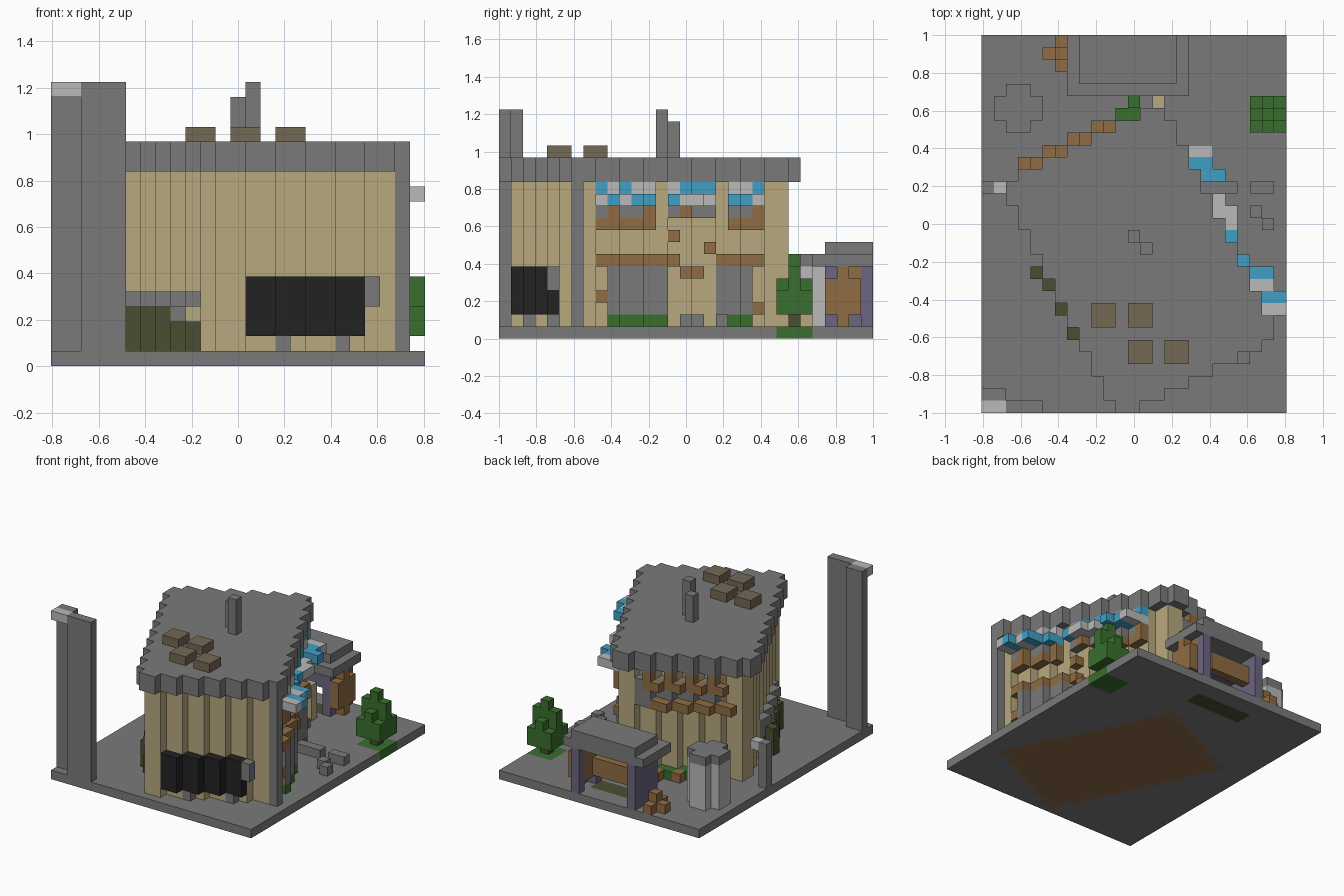
import bpy
import bmesh

old = bpy.data.objects.get("Cube")
if old:
    bpy.data.objects.remove(old, do_unlink=True)

V = 2 / 31                 # block size
COLS, ROWS = 25, 31        # plot size in blocks; rows count from the back
COLOURS = {"stone_grey": "7a7a7a", "pale_grey": "bababa", "sandy_beige": "b8a980",
           "near_black": "222222", "wood_brown": "8f6c44", "taupe": "746854",
           "leaf_green": "386f2d", "dark_olive": "4b4e32", "sky_blue": "419fc5",
           "dusty_purple": "6b6680"}


def linear(hex_pair):
    s = int(hex_pair, 16) / 255
    return s / 12.92 if s < 0.04045 else ((s + 0.055) / 1.055) ** 2.4


MATS = {}
for label, code in COLOURS.items():
    m = bpy.data.materials.new(label)
    m.use_nodes = True
    rgba = tuple(linear(code[i:i + 2]) for i in range(0, len(code), 2)) + (1,)
    m.diffuse_color = rgba
    node = next(n for n in m.node_tree.nodes if n.type == "BSDF_PRINCIPLED")
    node.inputs["Base Color"].default_value = rgba
    MATS[label] = m
GREY, PALE, BEIGE, BLACK, BROWN, TAUPE, GREEN, OLIVE, BLUE, PURPLE = COLOURS

taken = set()


def block(cols, rows, levels, colour):
    """Cells of a block; each range is (first, end)."""
    return {(c, r, z): colour for c in range(*cols) for r in range(*rows) for z in range(*levels)}


def column(c, r, low, high, colour):
    return block((c, c + 1), (r, r + 1), (low, high), colour)


def build(name, *groups):
    """Skin a set of coloured cells, leaving out the faces between them."""
    cells = {}
    for g in groups:
        cells.update({k: v for k, v in g.items() if k not in taken})
    taken.update(cells)
    used = sorted(set(cells.values()))
    bm = bmesh.new()
    points = {}

    def point(p):
        if p not in points:
            points[p] = bm.verts.new(((p[0] - COLS / 2) * V, 1 - p[1] * V, p[2] * V))
        return points[p]

    for cell, colour in cells.items():
        for axis in range(3):
            for side in (0, 1):
                near = list(cell)
                near[axis] += 2 * side - 1
                if tuple(near) in cells:
                    continue
                a, b = (axis + 1) % 3, (axis + 2) % 3
                ring = []
                for da, db in ((0, 0), (1, 0), (1, 1), (0, 1)):
                    p = list(cell)
                    p[axis] += side
                    p[a] += da
                    p[b] += db
                    ring.append(point(tuple(p)))
                if side:           # rows run against y, so the winding is mirrored
                    ring.reverse()
                bm.faces.new(ring).material_index = used.index(colour)
    mesh = bpy.data.meshes.new(name)
    bm.to_mesh(mesh)
    bm.free()
    for label in used:
        mesh.materials.append(MATS[label])
    obj = bpy.data.objects.new(name, mesh)
    bpy.context.collection.objects.link(obj)


# Turned footprint of the house: stepped edges for every row
def left(r):
    return max(13 - 2 * (r - 6), 2 + (r - 12) // 2)


def right(r):
    return min(13 + 2 * (30 - r), 15 + (r - 5) // 2)


plan = {(c, r) for r in range(6, ROWS) for c in range(left(r), right(r))}
inner = {(c, r) for c, r in plan
         if {(c + 1, r), (c - 1, r), (c, r + 1), (c, r - 1)} <= plan}

# Ground with wooden house floor, stall floor and lawn
floor = {(c, r, 0): BROWN for c, r in inner}
build("ground", block((0, COLS), (0, ROWS), (0, 1), GREY), floor,
      block((8, 15), (2, 4), (0, 1), OLIVE), block((22, 25), (5, 8), (0, 1), GREEN))

# House shell
build("house_walls", {(c, r, z): BEIGE for c, r in inner for z in range(1, 13)})
build("flat_roof", {(c, r, z): GREY for c, r in plan for z in (13, 14)})
build("corner_post", column(23, 24, 1, 13, GREY))
build("chimney", column(12, 16, 15, 18, GREY), column(13, 17, 15, 19, GREY))
for c, r in ((9, 22), (12, 22), (12, 25), (15, 25)):
    build("roof_vent", block((c, c + 2), (r, r + 2), (15, 16), TAUPE))

# Stepped black counter on the front wall
for i in range(4):
    c, r = 13 + 2 * i, 29 - i
    build("front_counter", block((c, c + 2), (r, r + 1), (2, 6), BLACK))
    if i in (1, 3):
        build("counter_leg", column(c, r, 1, 2, GREY))
build("counter_end", column(21, 26, 4, 6, GREY))

# Awnings of the right wall
awning = []
for r in (9, 10, 11, 13, 14, 15, 16, 18, 19, 20, 21, 22):
    shade = BLUE if r in (10, 11, 16, 18, 19, 21) else PALE
    other = PALE if shade == BLUE else BLUE
    awning += [column(right(r) - 1, r, 11, 12, shade), column(right(r) - 1, r, 12, 13, other),
               column(right(r), r, 11, 12, shade)]
    if r in (9, 10, 11, 14, 19, 20, 21, 22):
        awning.append(column(right(r) + 1, r, 11, 12, shade))
build("right_awnings", *awning)

# Timber, shutters and planting of the right wall
sills, beams, shutters, shrubs = [], [], [], []
for r in range(9, 23):
    c = right(r) - 1
    if r not in (12, 17):
        sills.append(column(c, r, 10, 11, GREY if r % 3 else BROWN))
    if r < 12 or r > 17:
        beams.append(column(c, r, 9, 10, BROWN))
    if r < 13 or r > 15:
        beams.append(column(c, r, 6, 7, BROWN))
    if 10 <= r <= 12 or 17 <= r <= 21:
        shutters.append(column(c, r, 2, 6, GREY))
        shrubs.append(column(c, r, 1, 2, GREEN))
beams += [column(right(r) - 1, r, z, z + 1, BROWN)
          for r, z in ((16, 8), (13, 7), (14, 5), (15, 5), (9, 2), (22, 3))]
build("right_sills", *sills)
build("right_beams", *beams)
build("right_shutters", *shutters)
build("right_shrubs", *shrubs)

# Windows and shelves of the rear wall
shelf, panes, beds = [], [], []
for r in range(7, 11):
    a = left(r)
    shelf += [block((a - 2, a), (r, r + 1), (9, 10), BROWN), column(a, r, 11, 13, BROWN),
              column(a - 1, r, 11, 12, BROWN)]
    panes += [block((a, a + 2), (r, r + 1), (9, 12), GREY)]
    beds += [block((a, a + 2), (r, r + 1), (1, 2), GREEN), column(a - 1, r, 1, 2, BROWN)]
build("rear_shelves", *shelf)
build("rear_windows", *panes)
build("rear_flower_bed", *beds)
build("rear_bush", column(12, 5, 1, 4, GREEN), block((11, 13), (6, 7), (1, 3), GREEN))
build("rear_post", column(14, 5, 1, 5, BEIGE))

# Hedge with stone ledge on the left wall
hedge = [column(left(r), r, 1, 3, OLIVE) for r in range(18, 27)]
hedge += [column(left(r) - 1, r, 1, 4, OLIVE) for r in (19, 20, 22, 24)]
build("left_hedge", *hedge)
build("left_ledge", *[column(left(r), r, 4 if r % 3 else 3, 5, GREY) for r in range(18, 27)])
build("ledge_plant", column(7, 23, 3, 4, GREEN))

# Market stall at the back
build("stall_roof", block((7, 17), (0, 5), (6, 7), GREY), block((8, 16), (0, 4), (7, 8), GREY))
for c in (8, 15):
    for r in (0, 3):
        build("stall_post", column(c, r, 1, 6, PURPLE))
build("stall_side_wall", block((8, 9), (1, 3), (1, 6), PURPLE))
build("stall_counter", block((9, 14), (1, 2), (3, 5), BROWN))
build("stall_door", block((15, 16), (1, 3), (2, 6), BROWN), column(16, 1, 2, 5, BROWN),
      column(16, 2, 1, 6, BROWN), column(16, 3, 2, 5, BROWN))
build("stall_beam", block((9, 15), (3, 4), (4, 6), PURPLE))

# Water tank: a plus-shaped drum with a lid
for name, low, high, colour in (("tank_drum", 1, 6, PALE), ("tank_lid", 6, 7, GREY)):
    build(name, block((2, 4), (4, 8), (low, high), colour),
          block((1, 5), (5, 7), (low, high), colour))

# Corner tower and lamp post
build("tower", block((2, 5), (30, 31), (1, 19), GREY), block((0, 2), (29, 30), (1, 19), GREY))
build("tower_lamp", block((0, 2), (30, 31), (18, 19), PALE))
build("lamp_post", column(0, 12, 1, 6, GREY))
build("lamp_head", column(1, 12, 5, 6, PALE))

# Tree, crates and rocks
build("tree_trunk", column(23, 6, 1, 2, OLIVE))
build("tree_leaves", block((22, 25), (5, 8), (2, 4), GREEN), block((22, 25), (6, 7), (4, 6), GREEN),
      block((23, 24), (5, 8), (4, 5), GREEN), column(23, 6, 6, 7, GREEN))
build("crates", block((5, 7), (1, 2), (1, 2), BROWN), block((6, 7), (0, 3), (1, 2), BROWN),
      column(6, 1, 2, 3, BROWN))
build("rocks", block((22, 24), (12, 13), (1, 2), GREY), column(22, 14, 1, 2, GREY),
      column(23, 15, 1, 2, GREY), block((18, 21), (12, 13), (1, 2), GREY))
